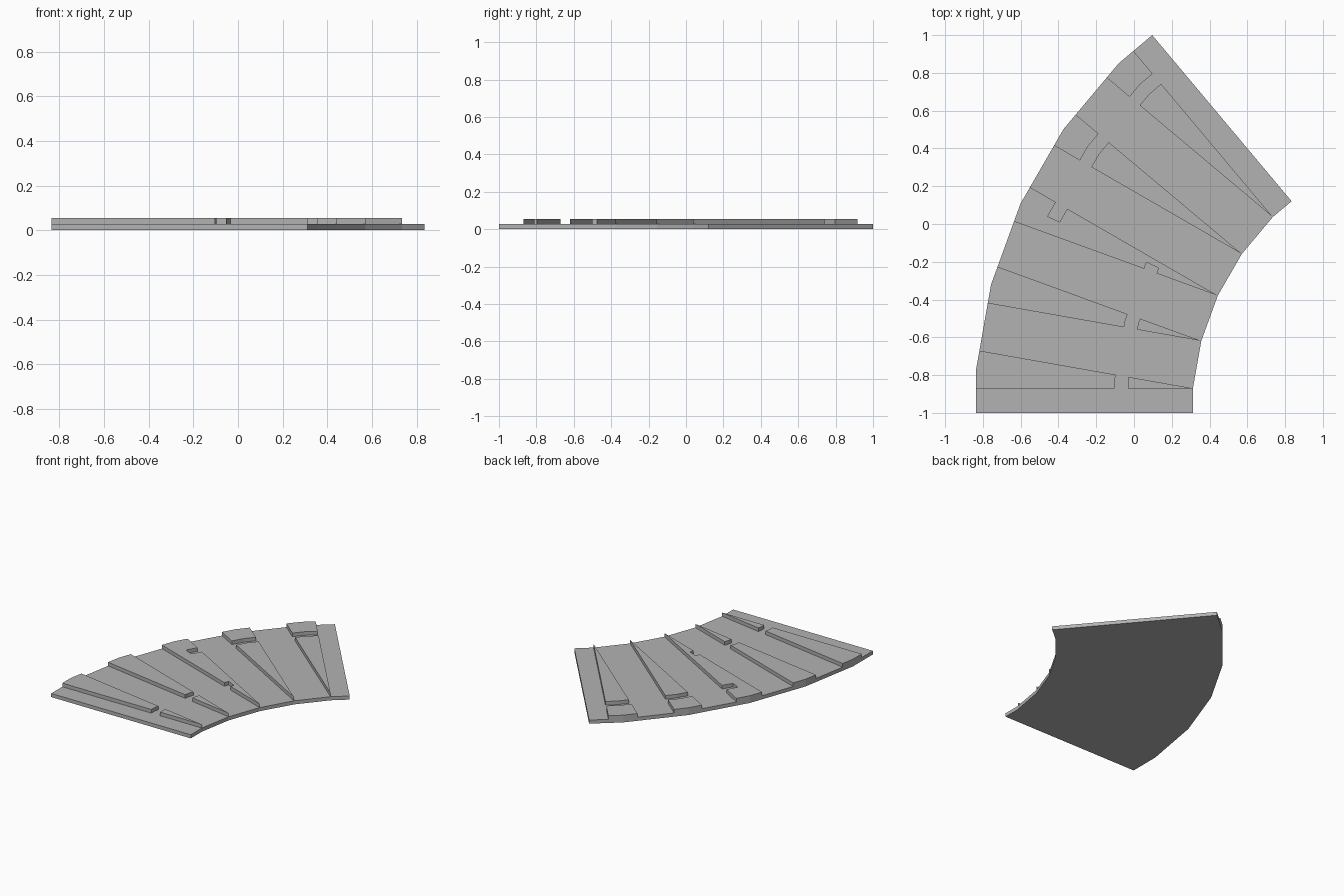
import bpy
import bmesh
from math import sin, cos, radians
from mathutils import Vector

cube = bpy.data.objects.get("Cube")
if cube:
    bpy.data.objects.remove(cube, do_unlink=True)

WIDTH = 1.148        # across the curved plate
STEP = 0.255         # inner edge length between bends
END = 0.13           # half-length straight at both ends
TURN = 10            # degrees turned at each bend
BENDS = 5
THICK = 0.027
NEAR_SLOT = (0.345, 0.415)
FAR_SLOT = (0.92, 0.99)

grey = bpy.data.materials.new("plain grey")
grey.use_nodes = True
colour = (0.45, 0.45, 0.45, 1)
grey.diffuse_color = colour
grey.node_tree.nodes["Principled BSDF"].inputs["Base Color"].default_value = colour


def heading(degrees):
    """Direction of travel along the inner edge."""
    return Vector((sin(radians(degrees)), cos(radians(degrees)), 0))


def outward(degrees):
    """Direction from the inner edge to the outer edge."""
    return Vector((-cos(radians(degrees)), sin(radians(degrees)), 0))


def mitre(distance):
    """Distance along the bisector of a bend."""
    return distance / cos(radians(TURN / 2))


def make_slab(name, polygons, z):
    """Thicken flat, upward-facing polygons that share corners."""
    bm = bmesh.new()
    for points in polygons:
        bm.faces.new([bm.verts.new(p) for p in points])
    bmesh.ops.remove_doubles(bm, verts=bm.verts[:], dist=0.0001)
    bmesh.ops.dissolve_limit(bm, angle_limit=0.01,
                             verts=bm.verts[:], edges=bm.edges[:])
    mesh = bpy.data.meshes.new(name)
    bm.to_mesh(mesh)
    bm.free()
    mesh.materials.append(grey)
    obj = bpy.data.objects.new(name, mesh)
    obj.location.z = z
    bpy.context.collection.objects.link(obj)
    solid = obj.modifiers.new("thickness", "SOLIDIFY")
    solid.thickness = THICK
    solid.offset = 1
    return obj


# Inner bend points, each turned a little further
pivots = [Vector((0.312, -0.87, 0))]
for i in range(1, BENDS):
    pivots.append(pivots[-1] + heading(TURN * i) * STEP)

# Curved base plate
start = pivots[0] - heading(0) * END
finish = pivots[-1] + heading(TURN * BENDS) * END
outer = [p + outward(TURN * (i + 0.5)) * mitre(WIDTH)
         for i, p in enumerate(pivots)]
outline = ([start] + pivots + [finish, finish + outward(TURN * BENDS) * WIDTH]
           + outer[::-1] + [start + outward(0) * WIDTH])
make_slab("base_plate", [outline], 0)

# Raised wedges: each half has a slot, which jumps outward midway round
rings = (0, *NEAR_SLOT, *FAR_SLOT, WIDTH)
for i, pivot in enumerate(pivots):
    def corner(column, distance):
        reach = mitre(distance) if column == 1 else distance
        return pivot + outward(TURN * (i + column / 2)) * reach

    cells = []
    for half in range(2):
        slot = NEAR_SLOT if 2 * i + half < BENDS else FAR_SLOT
        for near, far in zip(rings, rings[1:]):
            if (near, far) == slot:
                continue
            cell = [corner(half, near), corner(half + 1, near),
                    corner(half + 1, far), corner(half, far)]
            cells.append(cell if near else cell[1:])
    make_slab(f"raised_wedge_{i + 1}", cells, THICK)
